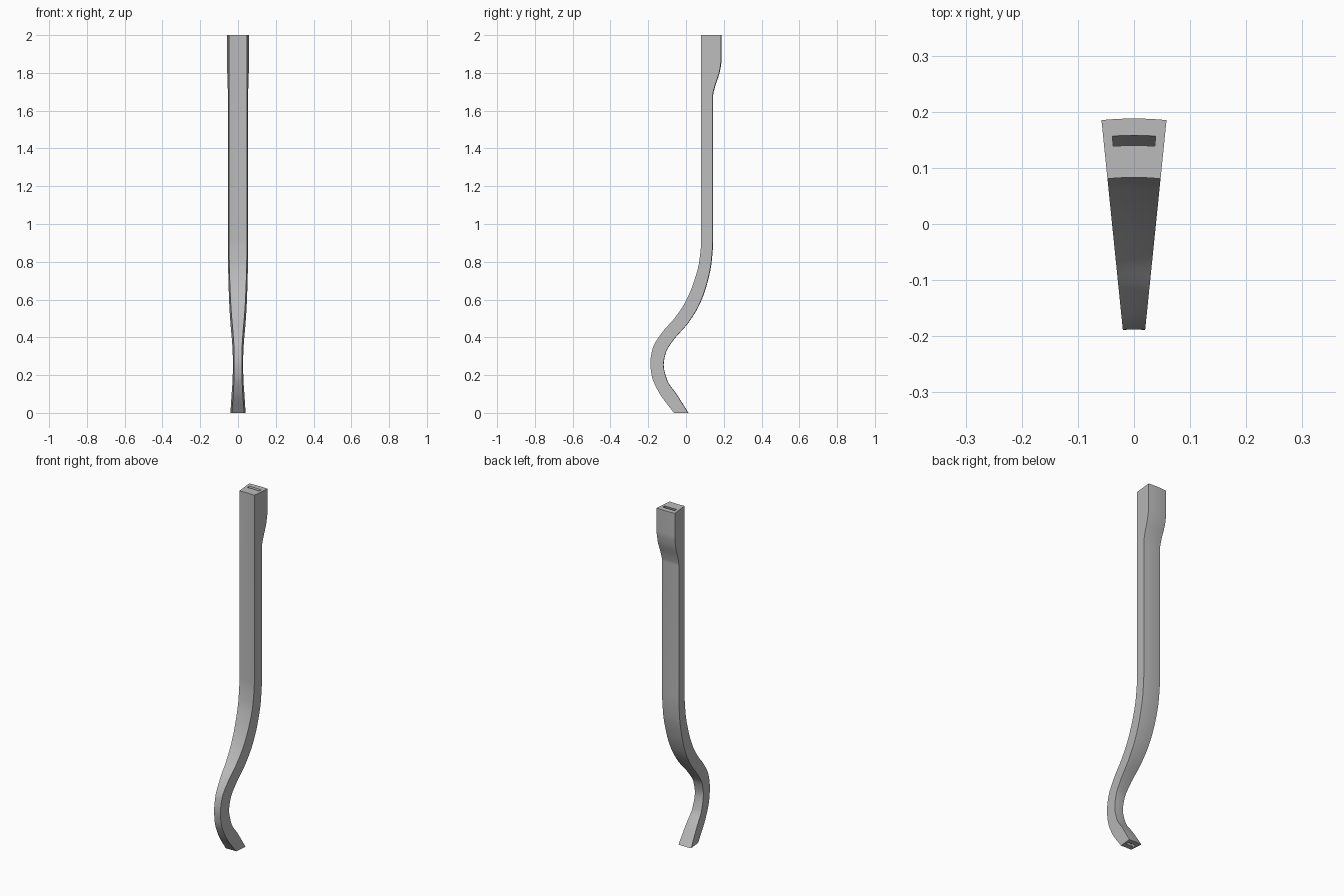
import bpy, bmesh, math

cube = bpy.data.objects.get("Cube")
if cube:
    bpy.data.objects.remove(cube, do_unlink=True)

AXIS_Y = -0.384        # the leg is a thin wedge swept around this vertical axis
HALF_ANGLE = 0.1015

grey = bpy.data.materials.new("plain grey")
grey.use_nodes = True
colour = (0.5, 0.5, 0.5, 1)
grey.diffuse_color = colour
grey.node_tree.nodes["Principled BSDF"].inputs["Base Color"].default_value = colour


def smooth_edge(keys, steps=6):
    """Monotone cubic through (z, y) keys; returns a list of (y, z)."""
    slopes = [(b[1] - a[1]) / (b[0] - a[0]) for a, b in zip(keys, keys[1:])]
    tangents = [slopes[0]]
    for s, t in zip(slopes, slopes[1:]):
        tangents.append(2 * s * t / (s + t) if s * t > 0 else 0)
    tangents.append(slopes[-1])
    points = []
    for i, ((z0, y0), (z1, y1)) in enumerate(zip(keys, keys[1:])):
        h = z1 - z0
        count = 1 if slopes[i] == 0 else steps
        for k in range(count):
            t = k / count
            y = (y0 * (1 + 2 * t) * (1 - t) ** 2 + h * tangents[i] * t * (1 - t) ** 2
                 + y1 * t * t * (3 - 2 * t) + h * tangents[i + 1] * t * t * (t - 1))
            points.append((y, z0 + t * h))
    points.append((keys[-1][1], keys[-1][0]))
    return points


def wedge_sweep(name, profile, half_angle, steps=8):
    """Sweep a side profile of (y, z) points through a small angle."""
    bm = bmesh.new()
    rings = []
    for k in range(steps + 1):
        a = half_angle * (2 * k / steps - 1)
        rings.append([bm.verts.new(((y - AXIS_Y) * math.sin(a),
                                    AXIS_Y + (y - AXIS_Y) * math.cos(a), z))
                      for y, z in profile])
    n = len(profile)
    for r, s in zip(rings, rings[1:]):
        for i in range(n):
            j = (i + 1) % n
            bm.faces.new((r[i], r[j], s[j], s[i]))
    bm.faces.new(rings[0])
    bm.faces.new(rings[-1])
    bmesh.ops.recalc_face_normals(bm, faces=bm.faces)
    mesh = bpy.data.meshes.new(name)
    bm.to_mesh(mesh)
    bm.free()
    mesh.materials.append(grey)
    obj = bpy.data.objects.new(name, mesh)
    bpy.context.collection.objects.link(obj)
    return obj


# Curved leg with a thickened head
front = smooth_edge([(0, -0.062), (0.11, -0.143), (0.2, -0.181), (0.265, -0.188),
                     (0.34, -0.176), (0.43, -0.122), (0.5, -0.06), (0.59, 0),
                     (0.7, 0.046), (0.8, 0.072), (0.92, 0.083), (2, 0.083)])
back = smooth_edge([(0, 0.013), (0.1, -0.05), (0.17, -0.098), (0.255, -0.118),
                    (0.32, -0.106), (0.38, -0.07), (0.48, 0.015), (0.57, 0.07),
                    (0.67, 0.108), (0.8, 0.136), (0.92, 0.144), (1.68, 0.144),
                    (1.72, 0.152), (1.81, 0.18), (1.87, 0.188), (2, 0.188)])
leg = wedge_sweep("leg", front + back[::-1], HALF_ANGLE)


# Slanted mortise slots in both ends
def slot(name, y, z_end, z_floor, lean):
    z_out = z_end + math.copysign(0.02, z_end - z_floor)
    push = lean * (z_out - z_end) / (z_floor - z_end)
    w = 0.009
    return wedge_sweep(name, [(y - w + push, z_out), (y + w + push, z_out),
                              (y + w + lean, z_floor), (y - w + lean, z_floor)],
                       HALF_ANGLE * 0.7)


cutters = [slot("top_slot", 0.149, 2, 1.88, -0.03),
           slot("bottom_slot", -0.025, 0, 0.08, -0.055)]
bpy.ops.object.select_all(action="DESELECT")
bpy.context.view_layer.objects.active = leg
leg.select_set(True)
for cutter in cutters:
    cutter.hide_render = True
    cut = leg.modifiers.new("slot", "BOOLEAN")
    cut.operation = "DIFFERENCE"
    cut.solver = "EXACT"
    cut.object = cutter
    bpy.ops.object.modifier_apply(modifier=cut.name)
    bpy.data.objects.remove(cutter, do_unlink=True)

bpy.ops.object.shade_smooth_by_angle(angle=math.radians(30))
